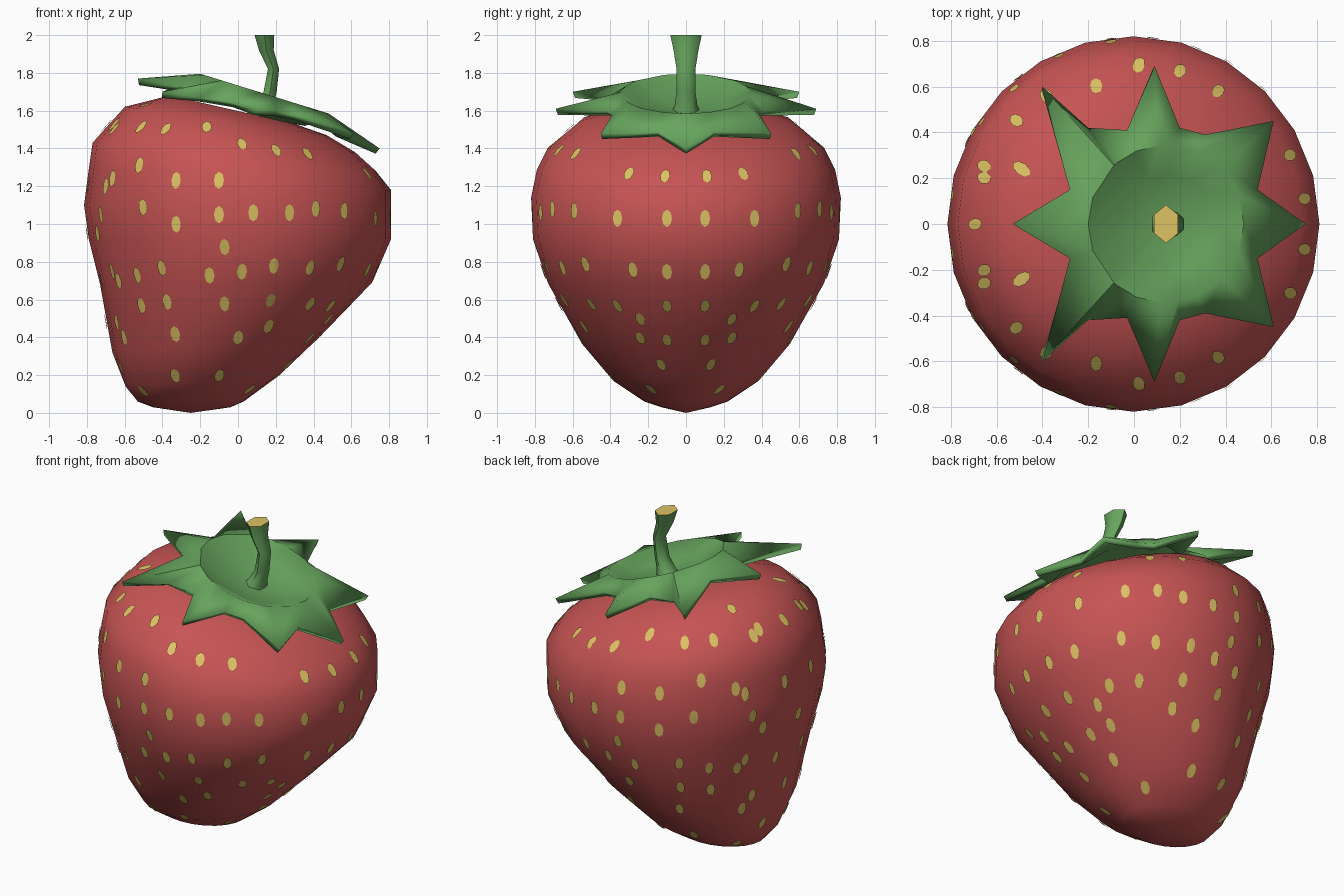
import bpy, bmesh, math
from mathutils import Vector
from mathutils.bvhtree import BVHTree

if "Cube" in bpy.data.objects:
    bpy.data.objects.remove(bpy.data.objects["Cube"])


def material(name, rgb):
    m = bpy.data.materials.new(name)
    m.diffuse_color = (*rgb, 1)
    m.use_nodes = True
    m.node_tree.nodes["Principled BSDF"].inputs["Base Color"].default_value = m.diffuse_color
    return m


RED = material("berry red", (0.57, 0.088, 0.088))
GREEN = material("leaf green", (0.135, 0.37, 0.11))
YELLOW = material("seed yellow", (0.72, 0.54, 0.125))


def make_object(name, verts, faces, mats, angle=60, fix=True):
    me = bpy.data.meshes.new(name)
    me.from_pydata([tuple(v) for v in verts], [], faces)
    if fix:
        bm = bmesh.new()
        bm.from_mesh(me)
        bmesh.ops.recalc_face_normals(bm, faces=bm.faces)
        bm.to_mesh(me)
        bm.free()
    for m in mats:
        me.materials.append(m)
    ob = bpy.data.objects.new(name, me)
    bpy.context.collection.objects.link(ob)
    bpy.ops.object.select_all(action='DESELECT')
    ob.select_set(True)
    bpy.context.view_layer.objects.active = ob
    bpy.ops.object.shade_smooth_by_angle(angle=math.radians(angle))
    return ob


def bridge(rings, n):
    return [(i * n + a, i * n + (a + 1) % n, (i + 1) * n + (a + 1) % n, (i + 1) * n + a)
            for i in range(rings - 1) for a in range(n)]


# Berry body: tilted oval rings given by left x,z, right x,z and half depth
RINGS = [(-.45, .03, -.04, .03, .13), (-.53, .06, .03, .06, .22), (-.595, .14, .22, .2, .385),
         (-.665, .32, .44, .41, .55), (-.73, .68, .71, .69, .73), (-.79, .92, .81, .92, .81),
         (-.815, .10 + 1, .81, 1.18, .82), (-.79, 1.29, .73, 1.28, .79), (-.77, 1.43, .62, 1.38, .73),
         (-.60, 1.62, .47, 1.47, .56), (-.36, 1.68, .3, 1.53, .35)]
N = 24
verts = []
for lx, lz, rx, rz, d in RINGS:
    for k in range(N):
        c, s = math.cos(2 * math.pi * k / N), math.sin(2 * math.pi * k / N)
        verts.append(((lx + rx) / 2 + (rx - lx) / 2 * c, d * s, (lz + rz) / 2 + (rz - lz) / 2 * c))
faces = bridge(len(RINGS), N)
last = len(verts) - N
verts += [(-.25, 0, 0), (.08, 0, 1.57)]
for k in range(N):
    faces.append(((k + 1) % N, k, len(verts) - 2))
    faces.append((last + k, last + (k + 1) % N, len(verts) - 1))
berry = make_object("berry", verts, faces, [RED])

# Seeds: thin ovals laid on the surface by casting rays at the berry
tree = BVHTree.FromPolygons([Vector(v) for v in verts], faces)
FRONT = [(-.65, 1.5), (-.51, 1.51), (-.38, 1.5), (-.165, 1.51), (.02, 1.42), (.2, 1.39), (.365, 1.37),
         (-.66, 1.24), (-.52, 1.31), (-.325, 1.23), (-.1, 1.23),
         (-.72, 1.05), (-.5, 1.09), (-.325, 1.0), (-.1, 1.05), (.08, 1.06), (.27, 1.06), (.41, 1.08), (.56, 1.07),
         (-.66, .75), (-.53, .73), (-.4, .77), (-.15, .73), (-.07, .88), (.02, .75), (.19, .78), (.38, .77),
         (.54, .79), (-.51, .57), (-.375, .59), (-.07, .58), (.17, .6), (.38, .58), (-.6, .4), (-.33, .42),
         (0, .4), (.16, .46), (-.5, .12), (-.33, .2), (-.1, .2), (.06, .13)]
RIGHT = [(.3, 1.265), (.11, 1.25), (.36, 1.03), (.1, 1.03), (.28, .76), (.1, .75),
         (.36, .57), (.24, .5), (.1, .57), (.24, .4), (.1, .39), (.13, .26)]
LEFT = [(.13, 1.2), (.4, 1.2), (0, .95), (.28, .95), (.13, .7), (.38, .7), (0, .48), (.25, .48), (.12, .25)]
TOP = [(-.65, .2), (-.69, 0), (-.49, .24)]
rays = []
for s in (-1, 1):
    rays += [((x, 3 * s, z), (0, -s, 0)) for x, z in FRONT]
    rays += [((3, y * s, z), (-1, 0, 0)) for y, z in RIGHT]
    rays += [((-3, y * s, z), (1, 0, 0)) for y, z in LEFT if y or s > 0]
    rays += [((x, y * s, 3), (0, 0, -1)) for x, y in TOP if y or s > 0]
sv, sf = [], []
for origin, direction in rays:
    hit, n, _, _ = tree.ray_cast(Vector(origin), Vector(direction))
    if hit is None:
        continue
    if n.dot(Vector(direction)) > 0:
        n = -n
    up = (Vector((0, 0, 1)) - n * n.z).normalized()
    side = up.cross(n)
    b = len(sv)
    for k in range(9):
        a = math.pi * k / 4
        p = hit if k == 8 else hit + side * .027 * math.cos(a) + up * .046 * math.sin(a)
        q = tree.find_nearest(p)[0]
        sv.append(q + n * .007)
    sf += [(b + k, b + (k + 1) % 8, b + 8) for k in range(8)]
make_object("seeds", sv, sf, [YELLOW], fix=False)

# Leaf crown: eight-pointed star (half outline, mirrored) around a raised rim and a dished centre
HALF = [(.75, 0, 1.40), (.54, .15, 1.49), (.61, .45, 1.48), (.31, .39, 1.58), (.2, .42, 1.6),
        (.09, .69, 1.61), (-.03, .41, 1.65), (-.2, .42, 1.67), (-.40, .6, 1.70),
        (-.28, .15, 1.73), (-.53, 0, 1.77)]
outline = HALF + [(x, -y, z) for x, y, z in HALF[-2:0:-1]]
n = len(outline)
cx = .14
cv = list(outline)
for scale, drop in ((1, 0), (.62, .07)):
    for x, y, z in outline:
        a = math.atan2(y, x - cx)
        px, py = cx + .34 * scale * math.cos(a), .345 * scale * math.sin(a)
        cv.append((px, py, 1.69 - .31 * (px - cx) - drop))
cv.append((.13, 0, 1.595))
# the mirrored rings run anticlockwise, so the inner rings lie to the left and face up
cf = bridge(3, n) + [(2 * n + k, 2 * n + (k + 1) % n, 3 * n) for k in range(n)]
crown = make_object("leaf_crown", cv, cf, [GREEN], angle=50, fix=False)
thick = crown.modifiers.new("thickness", 'SOLIDIFY')
thick.thickness = .035
thick.offset = -1

# Stem: bent six-sided tube with a pale cut end
PATH = [(.10, 1.56, .09, .09), (.14, 1.63, .055, .06), (.17, 1.70, .04, .05), (.188, 1.82, .034, .05),
        (.15, 1.92, .045, .066), (.14, 2.0, .06, .083)]
S = 6
tv = [(x + rx * math.sin(2 * math.pi * -k / S), ry * math.cos(2 * math.pi * k / S), z)
      for x, z, rx, ry in PATH for k in range(S)]
tf = bridge(len(PATH), S) + [tuple(range(S)), tuple(range(len(tv) - S, len(tv)))]
stem = make_object("stem", tv, tf, [GREEN, YELLOW], angle=65)
for p in stem.data.polygons:
    p.material_index = int(p.normal.z > .9 and p.center.z > 1.95)
